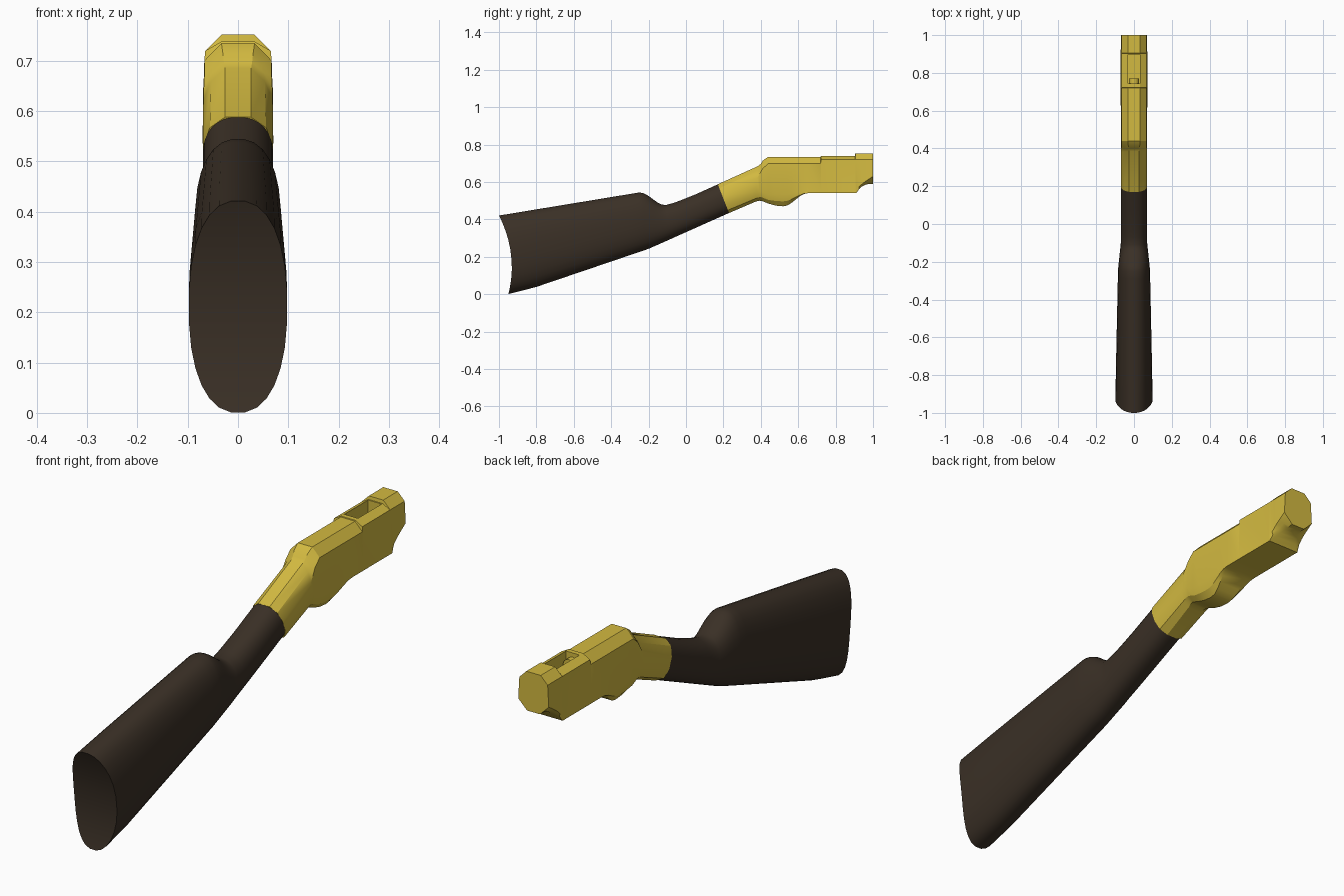
import bpy, bmesh, math

if "Cube" in bpy.data.objects:
    bpy.data.objects.remove(bpy.data.objects["Cube"])


def material(name, rgb):
    m = bpy.data.materials.new(name)
    m.diffuse_color = (*rgb, 1)
    m.use_nodes = True
    m.node_tree.nodes["Principled BSDF"].inputs["Base Color"].default_value = m.diffuse_color
    return m


gold = material("brass yellow", (0.65, 0.49, 0.052))
brown = material("dark walnut", (0.042, 0.029, 0.019))


def interp(x, pts):
    """Piecewise linear curve through a few points."""
    for (x0, y0), (x1, y1) in zip(pts, pts[1:]):
        if x <= x1:
            return y0 + (y1 - y0) * (x - x0) / (x1 - x0)
    return pts[-1][1]


def loft(name, rings, mat):
    """Skin mirrored rings (first half is +x, top to bottom) and cap the ends in strips."""
    bm = bmesh.new()
    vs = [[bm.verts.new(p) for p in r] for r in rings]
    n = len(vs[0])
    for a, b in zip(vs, vs[1:]):
        for i in range(n):
            j = (i + 1) % n
            bm.faces.new((a[i], a[j], b[j], b[i]))
    for r in (vs[0], vs[-1]):
        for i in range(n // 2 - 1):
            bm.faces.new((r[i], r[i + 1], r[n - 2 - i], r[n - 1 - i]))
    bmesh.ops.recalc_face_normals(bm, faces=bm.faces)
    me = bpy.data.meshes.new(name)
    bm.to_mesh(me)
    bm.free()
    me.materials.append(mat)
    ob = bpy.data.objects.new(name, me)
    bpy.context.collection.objects.link(ob)
    return ob


def smooth(ob, deg):
    bpy.ops.object.select_all(action='DESELECT')
    ob.select_set(True)
    bpy.context.view_layer.objects.active = ob
    bpy.ops.object.shade_smooth_by_angle(angle=math.radians(deg))


# Wooden stock: slanted oval rings between a top outline and a bottom outline
def oval(yt, zt, yb, zb, w, bow, n=28, power=2.3):
    pts = []
    for i in range(n):
        t = (i + 0.5) * 2 * math.pi / n
        s, c = math.sin(t), math.cos(t)
        x = math.copysign(abs(s) ** (2 / power), s) * w
        k = math.copysign(abs(c) ** (2 / power), c)
        f = (k + 1) / 2
        pts.append((x, yb + (yt - yb) * f + bow * (1 - k * k), zb + (zt - zb) * f))
    return pts


def comb(y):
    if y < -.25:
        return .545 + .164 * (y + .25)
    if y < -.11:
        return .511 + .034 * math.cos(math.pi * (y + .25) / .14)
    t = (y + .11) / .28
    return .477 + .111 * t ** 1.2


LOWER = [(-.95, 0), (-.9, .012), (-.8, .038), (-.2, .242), (.23, .434)]
SLANT = [(-1, -.95), (-.8, -.8), (-.11, -.09), (.17, .23)]
WIDTH = [(-1, .098), (-.8, .097), (-.25, .085), (-.11, .07), (.17, .07)]
steps = [-1, -.9, -.8, -.5, -.29] + [-.25 + .02 * i for i in range(8)] + [-.07, -.03, .05, .17]
rings = []
for y in steps:
    yb = interp(y, SLANT)
    rings.append(oval(y, comb(y), yb, interp(yb, LOWER), interp(y, WIDTH),
                      .04 * max(0, (-.8 - y) / .2)))
smooth(loft("stock", rings, brown), 40)


# Metal rings: eight sides, with an extra point on each corner for rounding
def section(yt, zt, zc, wt, yb, zb, zd, wb, ws=.067, r=0.0, q=.006):
    a, c, d, f = (wt, zt), (ws, zc), (.07, zd), (wb, zb)
    b = ((a[0] + c[0]) / 2 + r, (a[1] + c[1]) / 2 + r)
    e = ((d[0] + f[0]) / 2 + q, (d[1] + f[1]) / 2 - q)
    half = [(x, yb + (yt - yb) * (z - zb) / (zt - zb), z) for x, z in (a, b, c, d, e, f)]
    return half + [(-x, y, z) for x, y, z in reversed(half)]


def underside(y):
    """Bottom height, lower side edge and bottom half width along the receiver."""
    if y < .52:
        return .47 + .015 * ((.52 - y) / .08) ** 2, .535, .04
    if y < .65:
        u = (1 - math.cos(math.pi * (y - .52) / .13)) / 2
        return .47 + .07 * u, .535 + .017 * u, .04 + .02 * u
    t = max(0, (y - .91) / .09)
    return .54 + .05 * (1 - (1 - t) ** 3), .552 + .078 * t ** .7, .06 - .03 * min(1, 2 * t)


# Receiver: rounded tang, belly curve, raised housing and the relief under the nose
rings = [section(.17, .588, .53, .026, .23, .434, .485, .022, .07, .008, .01),
         section(.385, .685, .62, .026, .37, .494, .545, .03, .069, .006, .008),
         section(.40, .697, .65, .028, .39, .50, .55, .035, .068, .003),
         section(.41, .714, .67, .03, .405, .499, .55, .038)]
body = [.44 + .04 * i for i in range(3)] + [.52 + .13 * i / 6 for i in range(1, 7)]
body += [.72, .722, .903, .905] + [.91 + .015 * i for i in range(7)]
for y in body:
    zb, zd, wb = underside(y)
    zt = .735 if y < .721 else .738 if y < .904 else .752
    zc, ws = (.70, .067) if y < .721 else (.72, .065)
    rings.append(section(y, zt, zc, .033, y, zb, zd, wb, ws, 0, .006 if y < .93 else 0))
receiver = loft("receiver", rings, gold)

# Loading port cut through the top
bpy.ops.mesh.primitive_cube_add(size=1, location=(0, .82, .72))
cutter = bpy.context.object
cutter.name = "port_cutter"
cutter.scale = (.062, .155, .13)
cutter.hide_render = True
cutter.data.materials.append(gold)
bpy.context.view_layer.update()
mod = receiver.modifiers.new("port", 'BOOLEAN')
mod.operation = 'DIFFERENCE'
mod.solver = 'EXACT'
mod.object = cutter
bpy.context.view_layer.objects.active = receiver
bpy.ops.object.modifier_apply(modifier=mod.name)
bpy.data.objects.remove(cutter)
smooth(receiver, 25)

# Bolt nose showing at the rear of the port
bpy.ops.mesh.primitive_cylinder_add(vertices=16, radius=.026, depth=.03,
                                    location=(0, .754, .695), rotation=(math.pi / 2, 0, 0))
bolt = bpy.context.object
bolt.name = "bolt_nose"
bolt.data.materials.append(gold)
smooth(bolt, 35)
